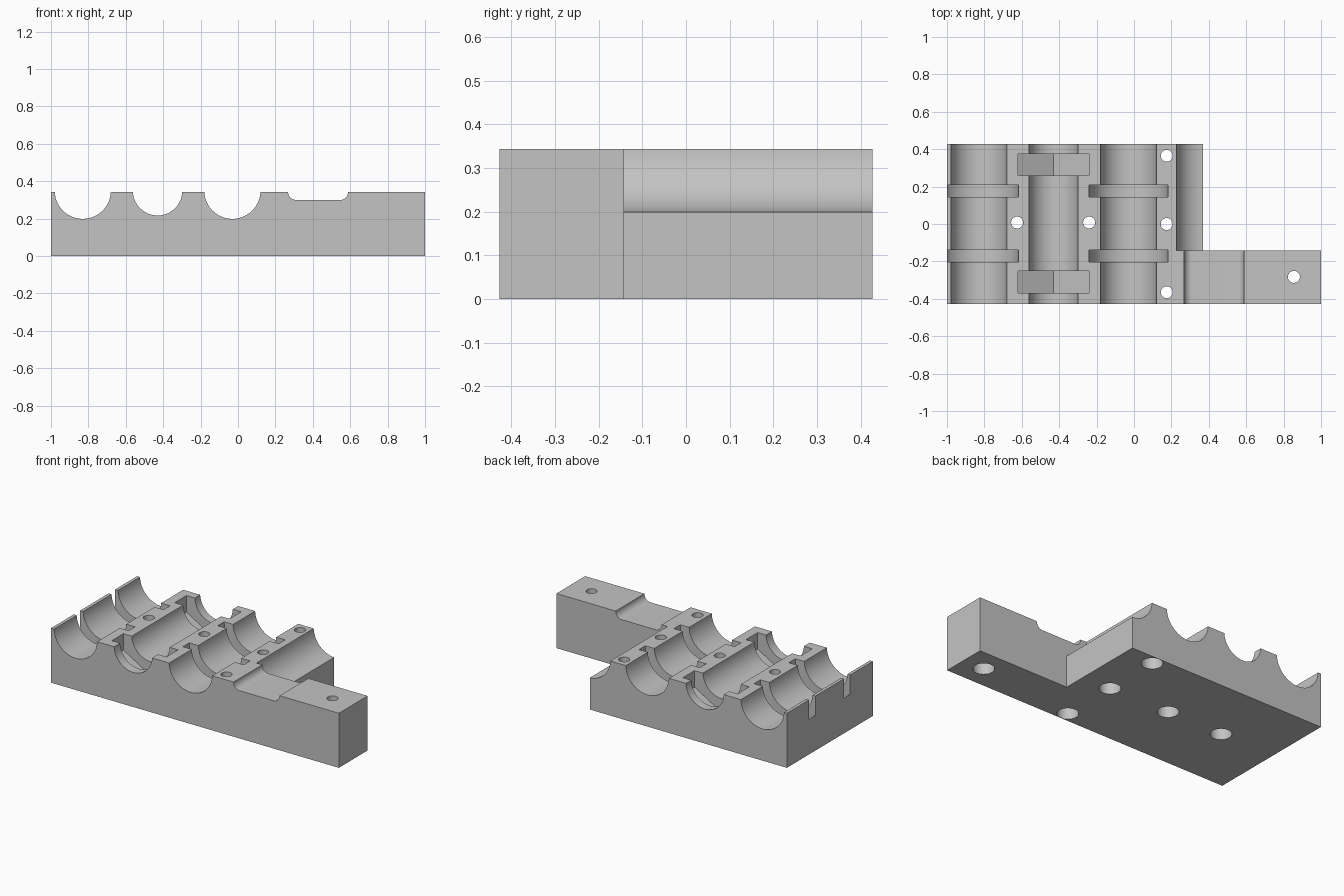
import bpy, bmesh, math
from mathutils import Vector

if "Cube" in bpy.data.objects:
    bpy.data.objects.remove(bpy.data.objects["Cube"], do_unlink=True)

TOP, HALF_Y, STEP_Y = 0.343, 0.427, -0.142
AXIS_Z = 0.349

grey = bpy.data.materials.new("plain grey")
grey.use_nodes = True
colour = (0.55, 0.55, 0.55, 1)
grey.diffuse_color = colour
grey.node_tree.nodes["Principled BSDF"].inputs["Base Color"].default_value = colour


def prism(name, outline, offset):
    """Extrude a closed outline of 3D points along an offset."""
    bm = bmesh.new()
    face = bm.faces.new([bm.verts.new(p) for p in outline])
    made = bmesh.ops.extrude_face_region(bm, geom=[face])["geom"]
    verts = [v for v in made if isinstance(v, bmesh.types.BMVert)]
    bmesh.ops.translate(bm, verts=verts, vec=Vector(offset))
    bmesh.ops.recalc_face_normals(bm, faces=bm.faces)
    mesh = bpy.data.meshes.new(name)
    bm.to_mesh(mesh)
    bm.free()
    obj = bpy.data.objects.new(name, mesh)
    bpy.context.collection.objects.link(obj)
    return obj


def circle(radius, sides, start=0.0):
    return [(radius * math.cos(start + math.tau * i / sides),
             radius * math.sin(start + math.tau * i / sides)) for i in range(sides)]


# L-shaped block with the side arm
corners = [(-1, -HALF_Y), (1, -HALF_Y), (1, STEP_Y), (0.37, STEP_Y),
           (0.37, HALF_Y), (-1, HALF_Y)]
block = prism("clamp_block", [(x, y, 0) for x, y in corners], (0, 0, TOP))
block.data.materials.append(grey)


def carve(outline, offset):
    """Subtract a prism from the block."""
    cutter = prism("cutter", outline, offset)
    cutter.hide_render = True
    mod = block.modifiers.new("cut", 'BOOLEAN')
    mod.operation = 'DIFFERENCE'
    mod.solver = 'EXACT'
    mod.object = cutter
    bpy.context.view_layer.objects.active = block
    bpy.ops.object.modifier_apply(modifier=mod.name)
    bpy.data.objects.remove(cutter, do_unlink=True)


def carve_along_y(x, radius, y0, y1, sides=72, z=AXIS_Z, start=0.0):
    ring = [(x + a, y0, z + b) for a, b in circle(radius, sides, start)]
    carve(ring, (0, y1 - y0, 0))


# Long half-round grooves
for x, radius in ((-0.83, 0.15), (-0.43, 0.132), (-0.03, 0.15)):
    carve_along_y(x, radius, -0.5, 0.5)
carve_along_y(0.377, 0.15, STEP_Y, 0.5)

# Ring slots in the two wide grooves, hexagonal pockets in the middle one
for side in (-1, 1):
    for x in (-0.83, -0.03):
        mid = 0.003 + side * 0.173
        carve_along_y(x, 0.212, mid - 0.032, mid + 0.032)
    mid = 0.003 + side * 0.313
    carve_along_y(-0.43, 0.19 / math.cos(math.pi / 6), mid - 0.058, mid + 0.058,
                  sides=6, start=math.pi / 2)

# Shallow round-cornered recess across the arm
R, FLOOR, LEFT, RIGHT = 0.042, 0.3, 0.268, 0.588
profile = [(RIGHT, 0.5), (LEFT, 0.5)]
for cx, a0 in ((LEFT + R, math.pi), (RIGHT - R, 1.5 * math.pi)):
    for i in range(11):
        a = a0 + i * math.pi / 20
        profile.append((cx + R * math.cos(a), FLOOR + R + R * math.sin(a)))
carve([(x, -0.5, z) for x, z in profile], (0, 0.5 + STEP_Y + 0.01, 0))

# Screw holes, counterbored from below
holes = [(-0.625, 0.008), (-0.24, 0.008), (0.175, 0.365), (0.175, 0.0),
         (0.175, -0.365), (0.855, -0.283)]
for x, y in holes:
    for radius, height in ((0.061, 0.15), (0.032, 0.5)):
        carve([(x + a, y + b, -0.1) for a, b in circle(radius, 40)],
              (0, 0, height + 0.1))

# Smooth curves, sharp edges
bpy.ops.object.select_all(action='DESELECT')
block.select_set(True)
bpy.context.view_layer.objects.active = block
bpy.ops.object.shade_smooth_by_angle(angle=math.radians(25))
